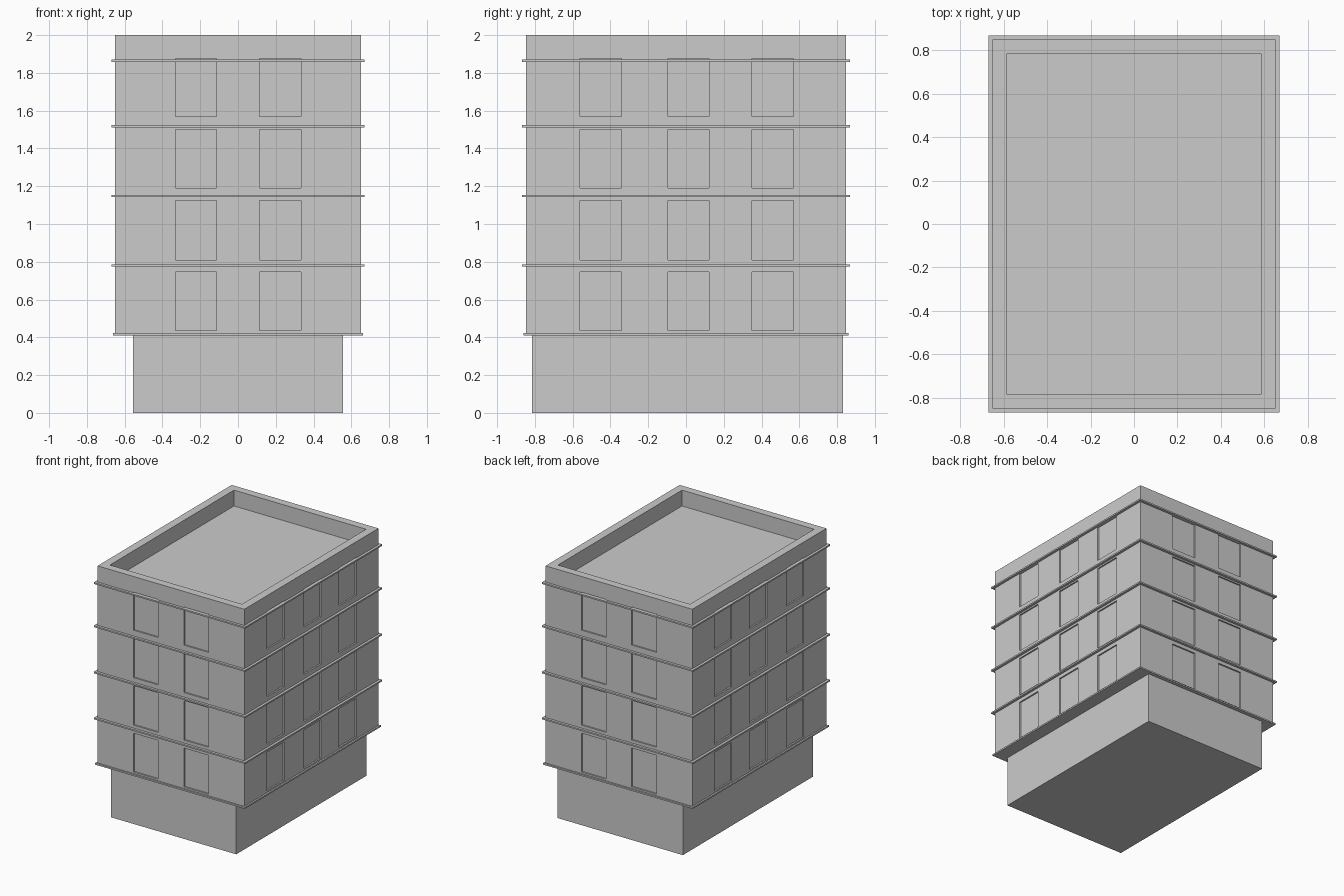
import bpy
import bmesh
from mathutils import Matrix, Vector

cube = bpy.data.objects.get("Cube")
if cube:
    bpy.data.objects.remove(cube, do_unlink=True)

# One concrete grey for the whole building
GREY = (0.6, 0.6, 0.6, 1)
concrete = bpy.data.materials.new("concrete grey")
concrete.use_nodes = True
concrete.diffuse_color = GREY
concrete.node_tree.nodes["Principled BSDF"].inputs["Base Color"].default_value = GREY


def boxes(name, bounds):
    """Make one object from a list of (low corner, high corner) boxes."""
    bm = bmesh.new()
    for low, high in bounds:
        low, high = Vector(low), Vector(high)
        place = Matrix.Translation((low + high) / 2) @ Matrix.Diagonal((*(high - low), 1))
        bmesh.ops.create_cube(bm, size=1, matrix=place)
    mesh = bpy.data.meshes.new(name)
    bm.to_mesh(mesh)
    bm.free()
    mesh.materials.append(concrete)
    obj = bpy.data.objects.new(name, mesh)
    bpy.context.collection.objects.link(obj)
    return obj


def cut(target, cutter):
    """Carve the cutter out of the target, then remove the cutter."""
    cutter.hide_render = True
    mod = target.modifiers.new("cut", 'BOOLEAN')
    mod.operation = 'DIFFERENCE'
    mod.solver = 'EXACT'
    mod.object = cutter
    bpy.context.view_layer.objects.active = target
    bpy.ops.object.modifier_apply(modifier=mod.name)
    bpy.data.objects.remove(cutter, do_unlink=True)


HALF_X, HALF_Y = 0.65, 0.848
RECESS = 0.012
WINDOW_HALF = 0.109

# Ground floor, set back under the upper storeys
boxes("ground_floor", [((-0.555, -0.815, 0), (0.555, 0.832, 0.415))])

# Upper storeys
body = boxes("upper_storeys", [((-HALF_X, -HALF_Y, 0.412), (HALF_X, HALF_Y, 2))])

# Sunken roof inside the parapet
cut(body, boxes("roof_cutter", [((-0.585, -0.785, 1.873), (0.585, 0.785, 2.2))]))

# Shallow window recesses on all four sides
recesses = []
for low, high in ((0.435, 0.745), (0.81, 1.125), (1.19, 1.5), (1.57, 1.875)):
    for side in (-1, 1):
        for x in (-0.222, 0.224):
            depths = sorted((side * (HALF_Y - RECESS), side * (HALF_Y + 0.1)))
            recesses.append(((x - WINDOW_HALF, depths[0], low),
                             (x + WINDOW_HALF, depths[1], high)))
        for y in (-0.451, 0.014, 0.459):
            depths = sorted((side * (HALF_X - RECESS), side * (HALF_X + 0.1)))
            recesses.append(((depths[0], y - WINDOW_HALF, low),
                             (depths[1], y + WINDOW_HALF, high)))
cut(body, boxes("window_cutter", recesses))

# Thin ledges between the storeys
for number, z in enumerate((0.416, 0.78, 1.148, 1.518, 1.864), 1):
    out = 0.013 if number == 1 else 0.02
    boxes(f"ledge_{number}", [((-HALF_X - out, -HALF_Y - out, z - 0.006),
                               (HALF_X + out, HALF_Y + out, z + 0.006))])
